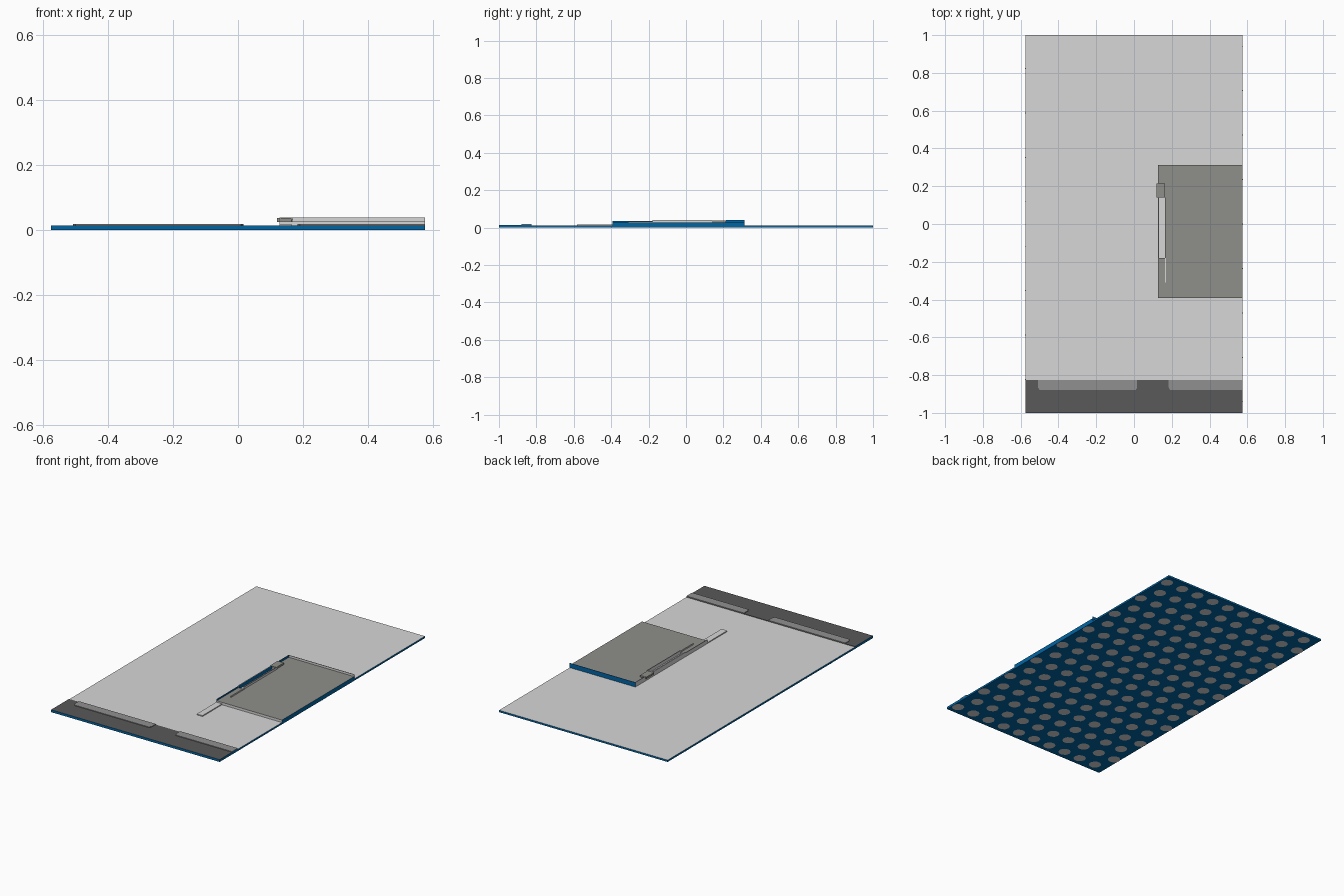
import bpy, bmesh, math

if "Cube" in bpy.data.objects:
    bpy.data.objects.remove(bpy.data.objects["Cube"])

def mat(name, c):
    m = bpy.data.materials.new(name)
    m.diffuse_color = (*c, 1)
    m.use_nodes = True
    m.node_tree.nodes["Principled BSDF"].inputs["Base Color"].default_value = m.diffuse_color
    return m

LIGHT = mat("light_grey", (0.68, 0.68, 0.68))
MID = mat("mid_grey", (0.275, 0.275, 0.26))
STRIP = mat("strip_grey", (0.28, 0.28, 0.28))
DARK = mat("dark_grey", (0.10, 0.10, 0.10))
BLUE = mat("blue", (0.0, 0.13, 0.37))

def prism(name, pts, z0, z1, top, side=None, blue=()):
    """Extrude an outline; faces whose direction is listed in blue become blue."""
    bm = bmesh.new()
    f = bm.faces.new([bm.verts.new((x, y, z0)) for x, y in pts])
    r = bmesh.ops.extrude_face_region(bm, geom=[f])
    for v in r["geom"]:
        if isinstance(v, bmesh.types.BMVert):
            v.co.z = z1
    bmesh.ops.recalc_face_normals(bm, faces=bm.faces[:])
    for f in bm.faces:
        n = f.normal
        f.material_index = 0 if n.z > 0.5 else 1
        for axis, sign in blue:
            if n[axis] * sign > 0.9:
                f.material_index = 2
    me = bpy.data.meshes.new(name)
    bm.to_mesh(me)
    bm.free()
    for m in (top, side or top, BLUE):
        me.materials.append(m)
    ob = bpy.data.objects.new(name, me)
    bpy.context.collection.objects.link(ob)
    return ob

def box(name, x0, x1, y0, y1, z0, z1, top, side=None, blue=()):
    return prism(name, [(x0, y0), (x1, y0), (x1, y1), (x0, y1)], z0, z1, top, side, blue)

W = 0.575
RIGHT, LEFT, FRONT, BACK, DOWN = (0, 1), (0, -1), (1, -1), (1, 1), (2, -1)
ALL = (RIGHT, LEFT, FRONT, BACK, DOWN)

# main panel and front border
box("panel", -W, W, -0.825, 1, 0.0005, 0.012, LIGHT, LIGHT, ALL)
box("front_border", -W, W, -1, -0.825, 0.0005, 0.015, DARK, DARK, (RIGHT, LEFT, FRONT, DOWN))

# staggered light patches on the underside
bm = bmesh.new()
ROWS, COLS, R = 17, 10, 0.036
for j in range(ROWS):
    for i in range(COLS):
        cx = -W + (i + (0.3 if j % 2 else 0.7)) * 2 * W / COLS
        cy = -1 + (j + 0.5) * 2 / ROWS
        ring = [bm.verts.new((cx + R * math.cos(a * math.pi / 5),
                              cy + R * math.sin(a * math.pi / 5), 0)) for a in range(10)]
        bm.faces.new(ring[::-1])
me = bpy.data.meshes.new("underside_patches")
bm.to_mesh(me)
bm.free()
me.materials.append(LIGHT)
bpy.context.collection.objects.link(bpy.data.objects.new("underside_patches", me))

# raised strips on the border, with tapered front corners
for i, (a, b, c) in enumerate([(-0.508, 0.017, 0.008), (0.183, W, 0)]):
    prism(f"border_strip_{i}", [(a + 0.008, -0.88), (b - c, -0.88), (b, -0.865),
          (b, -0.825), (a, -0.825), (a, -0.865)], 0.012, 0.019, STRIP)

# raised tray floor with a slot along its left side
X0, X1, Y0, Y1 = 0.127, W, -0.393, 0.312
box("tray_floor", 0.165, X1, Y0, Y1, 0.012, 0.027, MID, LIGHT, (RIGHT, BACK))
box("tray_floor_front_end", X0, 0.165, Y0, -0.18, 0.012, 0.027, MID, LIGHT)
box("tray_floor_back_end", X0, 0.165, 0.14, Y1, 0.012, 0.027, MID, LIGHT, (BACK,))

# thin lips standing on the tray
T = 0.003
box("back_lip", X0, X1, Y1 - T, Y1, 0.027, 0.04, MID, LIGHT, (RIGHT, BACK))
box("left_lip_back", X0, X0 + T, 0.215, Y1 - T, 0.027, 0.04, MID, LIGHT, (RIGHT,))
box("left_lip_front", X0, X0 + T, Y0, -0.18, 0.027, 0.036, MID, LIGHT, (RIGHT,))
box("slot_outer_rail", X0, X0 + 0.006, -0.18, 0.14, 0.012, 0.04, LIGHT, LIGHT, (RIGHT,))
box("slot_inner_rail", 0.163, 0.167, -0.18, 0.14, 0.027, 0.04, MID, LIGHT)
box("slot_inner_guide", 0.165, 0.17, -0.31, -0.18, 0.027, 0.034, LIGHT)

# latch block behind the slot
box("latch", 0.12, 0.163, 0.14, 0.215, 0.026, 0.038, MID)

# sliding rod under the slot, sticking out in front of the tray
box("sliding_rod", X0, 0.166, -0.583, 0.14, 0.012, 0.018, LIGHT)
